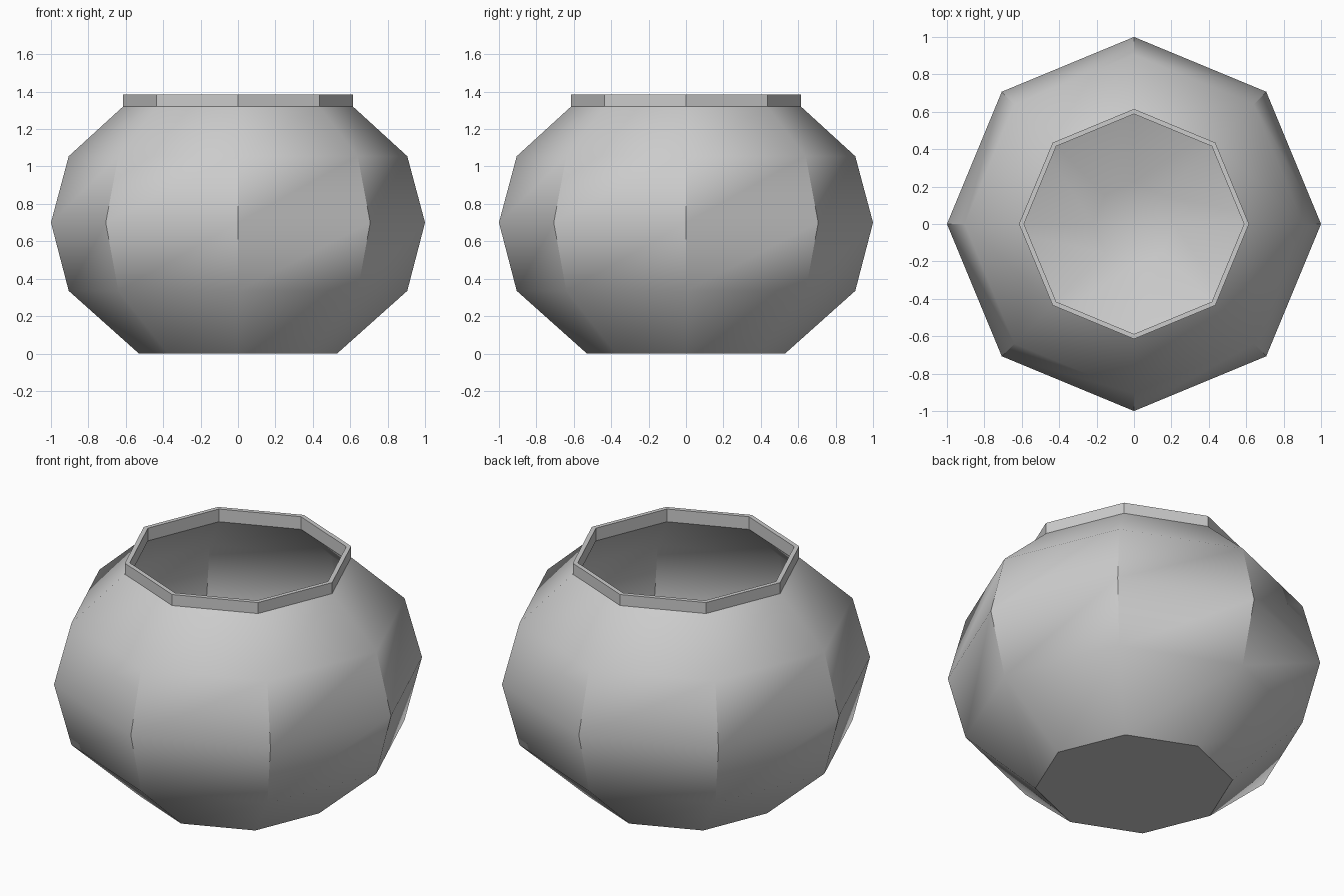
import bpy, bmesh, math

if "Cube" in bpy.data.objects:
    bpy.data.objects.remove(bpy.data.objects["Cube"])

SIDES = 8

def lathe(name, profile, sides=SIDES):
    """Spin an (r, z) profile into a faceted solid; capped at both profile ends."""
    bm = bmesh.new()
    rings = []
    for r, z in profile:
        rings.append([bm.verts.new((r * math.cos(2 * math.pi * i / sides),
                                    r * math.sin(2 * math.pi * i / sides), z))
                      for i in range(sides)])
    for a, b in zip(rings, rings[1:]):
        for i in range(sides):
            j = (i + 1) % sides
            bm.faces.new((a[i], a[j], b[j], b[i]))
    bm.faces.new(rings[0][::-1])
    bm.faces.new(rings[-1])
    bmesh.ops.recalc_face_normals(bm, faces=bm.faces)
    mesh = bpy.data.meshes.new(name)
    bm.to_mesh(mesh)
    bm.free()
    obj = bpy.data.objects.new(name, mesh)
    bpy.context.collection.objects.link(obj)
    return obj

# Outer wall, upright lip, then inner wall down to a small floor
outer = [(0.53, 0.0), (0.905, 0.335), (1.0, 0.70), (0.905, 1.055),
         (0.615, 1.32), (0.615, 1.385)]
inner = [(0.588, 1.385), (0.588, 1.31), (0.87, 1.045), (0.965, 0.70),
         (0.87, 0.35), (0.22, 0.04)]
pot = lathe("round_pot", outer + inner)

# Soft shading around the belly, crisp vertical ribs and lip
bpy.context.view_layer.objects.active = pot
pot.select_set(True)
bpy.ops.object.shade_smooth_by_angle(angle=math.radians(35))
